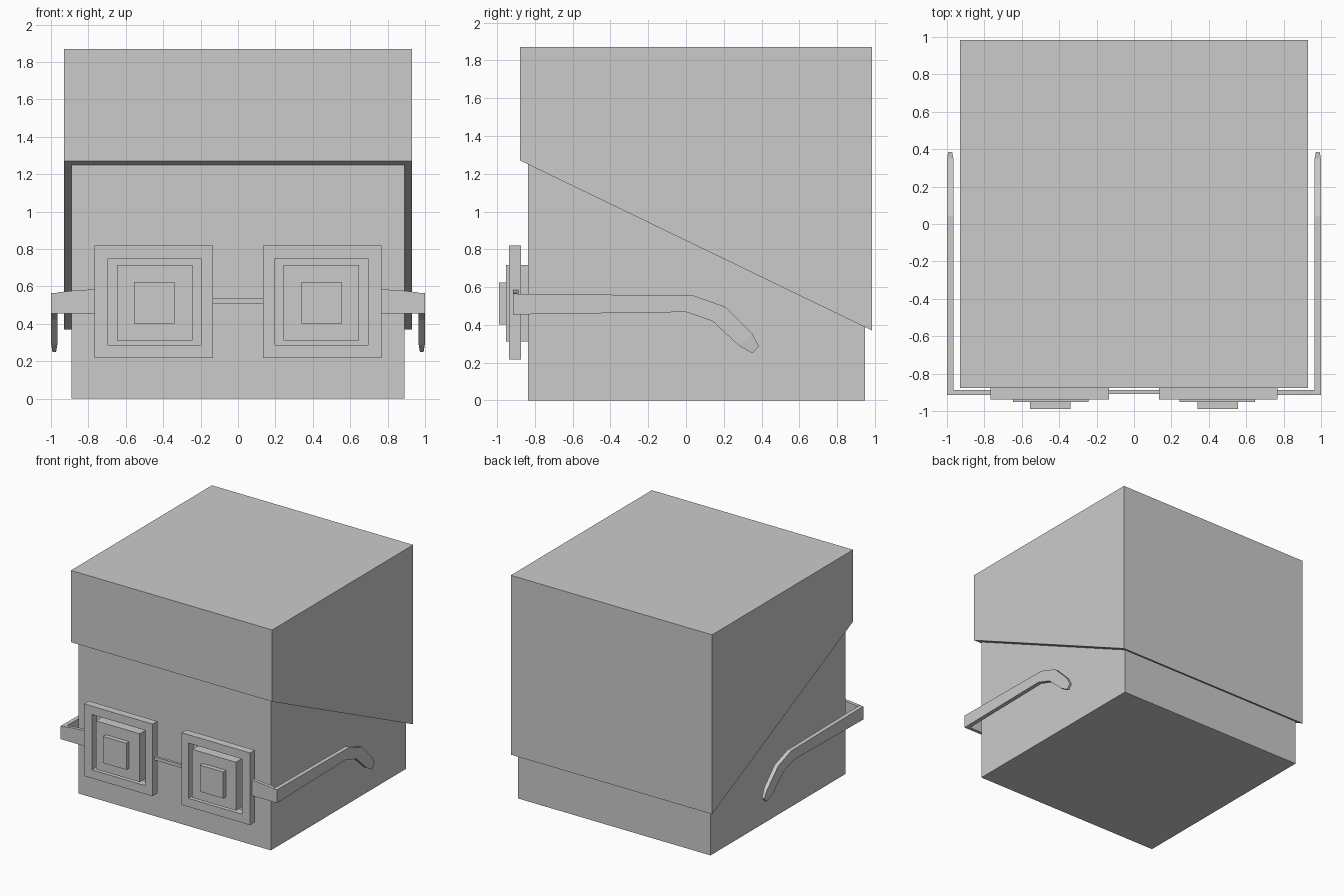
import bpy, bmesh

if "Cube" in bpy.data.objects:
    bpy.data.objects.remove(bpy.data.objects["Cube"])


def finish(name, bm, mirror=False):
    bmesh.ops.recalc_face_normals(bm, faces=bm.faces)
    mesh = bpy.data.meshes.new(name)
    bm.to_mesh(mesh)
    bm.free()
    obj = bpy.data.objects.new(name, mesh)
    bpy.context.collection.objects.link(obj)
    if mirror:
        mod = obj.modifiers.new("Mirror", 'MIRROR')
        mod.use_mirror_merge = False
    return obj


def loft(name, rings, mirror=False, closed=False):
    """Skin equal-sized rings of points; cap the ends, or join them if closed."""
    bm = bmesh.new()
    loops = [[bm.verts.new(p) for p in ring] for ring in rings]
    n = len(loops[0])
    pairs = list(zip(loops, loops[1:]))
    if closed:
        pairs.append((loops[-1], loops[0]))
    for a, b in pairs:
        for i in range(n):
            j = (i + 1) % n
            bm.faces.new((a[i], a[j], b[j], b[i]))
    if not closed:
        bm.faces.new(loops[0])
        bm.faces.new(loops[-1])
    return finish(name, bm, mirror)


def rect(x0, x1, z0, z1, y):
    return [(x0, y, z0), (x1, y, z0), (x1, y, z1), (x0, y, z1)]


def box(name, x0, x1, y0, y1, z0, z1, mirror=False):
    return loft(name, [rect(x0, x1, z0, z1, y) for y in (y0, y1)], mirror)


# Head block
box("head", -0.89, 0.89, -0.837, 0.947, 0, 1.82)

# Hair cap with a slanted lower edge
side = [(-0.878, 1.27), (-0.878, 1.87), (0.985, 1.87), (0.985, 0.37)]
loft("hair", [[(x, y, z) for y, z in side] for x in (-0.931, 0.931)])

# Eyes
box("eye", 0.243, 0.647, -0.952, -0.837, 0.312, 0.716, mirror=True)
box("pupil", 0.34, 0.556, -0.99, -0.95, 0.403, 0.625, mirror=True)

# Glasses rims: square rings
outer = (0.135, 0.768, 0.217, 0.82)
inner = (0.198, 0.695, 0.288, 0.75)
loft("glasses_rim", [rect(*outer, -0.937), rect(*outer, -0.873),
                     rect(*inner, -0.873), rect(*inner, -0.937)],
     mirror=True, closed=True)

# Bridge between the rims
box("glasses_bridge", -0.137, 0.137, -0.908, -0.887, 0.508, 0.535)

# Hinge pieces from rim to temple arm
hinge = [(0.765, 0.455), (0.967, 0.455), (0.967, 0.568), (0.88, 0.578), (0.765, 0.585)]
loft("glasses_hinge", [[(x, y, z) for x, z in hinge] for y in (-0.915, -0.887)], mirror=True)

# Temple arms: (top y, top z, bottom y, bottom z, half thickness)
stations = [
    (-0.915, 0.565, -0.915, 0.455, 0.0175),
    (0.04, 0.555, 0.0, 0.468, 0.0175),
    (0.21, 0.495, 0.14, 0.42, 0.0175),
    (0.35, 0.355, 0.28, 0.29, 0.0165),
    (0.386, 0.287, 0.352, 0.25, 0.010),
]
c = 0.9825
loft("glasses_arm", [[(c - t, by, bz), (c + t, by, bz), (c + t, ty, tz), (c - t, ty, tz)]
                     for ty, tz, by, bz, t in stations], mirror=True)
